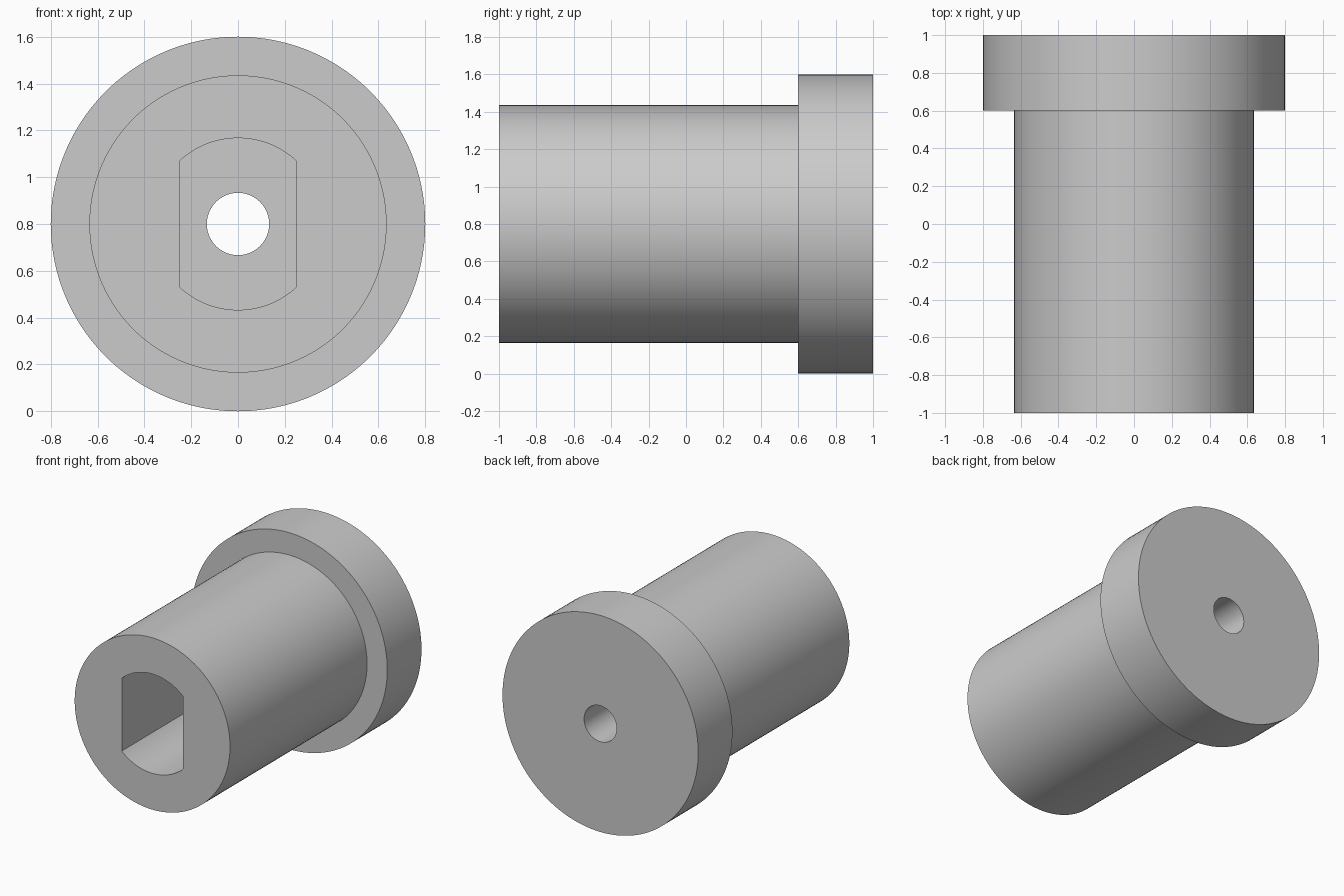
import bpy, bmesh, math

cube = bpy.data.objects.get("Cube")
if cube:
    bpy.data.objects.remove(cube, do_unlink=True)

AXIS_Z = 0.8
FLANGE_R, BARREL_R, SLOT_R, BORE_R = 0.8, 0.635, 0.367, 0.133
SLOT_HALF_WIDTH = 0.25
FRONT, STEP, BACK = -1.0, 0.6, 1.0
SEGMENTS = 32  # per arc between the slot corners

# Angles shared by every ring, with the four slot corners hit exactly
corner = math.acos(SLOT_HALF_WIDTH / SLOT_R)
stops = [-corner, corner, math.pi - corner, math.pi + corner, 2 * math.pi - corner]
angles = [a + (b - a) * i / SEGMENTS
          for a, b in zip(stops, stops[1:]) for i in range(SEGMENTS)]


def ring(bm, radius, y, half_width=None):
    """Circle about the y axis, optionally flattened on both sides."""
    w = half_width or radius
    verts = []
    for a in angles:
        x = max(-w, min(w, radius * math.cos(a)))
        verts.append(bm.verts.new((x, y, AXIS_Z + radius * math.sin(a))))
    return verts


# Flanged sleeve: outer profile, double-flat socket, then through bore
bm = bmesh.new()
rings = [
    ring(bm, BORE_R, BACK),
    ring(bm, FLANGE_R, BACK),
    ring(bm, FLANGE_R, STEP),
    ring(bm, BARREL_R, STEP),
    ring(bm, BARREL_R, FRONT),
    ring(bm, SLOT_R, FRONT, SLOT_HALF_WIDTH),
    ring(bm, SLOT_R, STEP, SLOT_HALF_WIDTH),
    ring(bm, BORE_R, STEP),
]
n = len(angles)
for lower, upper in zip(rings, rings[1:] + rings[:1]):
    for i in range(n):
        j = (i + 1) % n
        bm.faces.new((lower[i], lower[j], upper[j], upper[i]))
bmesh.ops.recalc_face_normals(bm, faces=bm.faces)
mesh = bpy.data.meshes.new("flanged_sleeve")
bm.to_mesh(mesh)
bm.free()

sleeve = bpy.data.objects.new("flanged_sleeve", mesh)
bpy.context.collection.objects.link(sleeve)

# Plain grey finish
grey = bpy.data.materials.new("light_grey")
grey.use_nodes = True
colour = (0.6, 0.6, 0.6, 1.0)
grey.diffuse_color = colour
for node in grey.node_tree.nodes:
    if node.type == "BSDF_PRINCIPLED":
        node.inputs["Base Color"].default_value = colour
mesh.materials.append(grey)

# Smooth round walls, crisp rims and slot corners
bpy.ops.object.select_all(action="DESELECT")
sleeve.select_set(True)
bpy.context.view_layer.objects.active = sleeve
bpy.ops.object.shade_smooth_by_angle(angle=math.radians(30))
